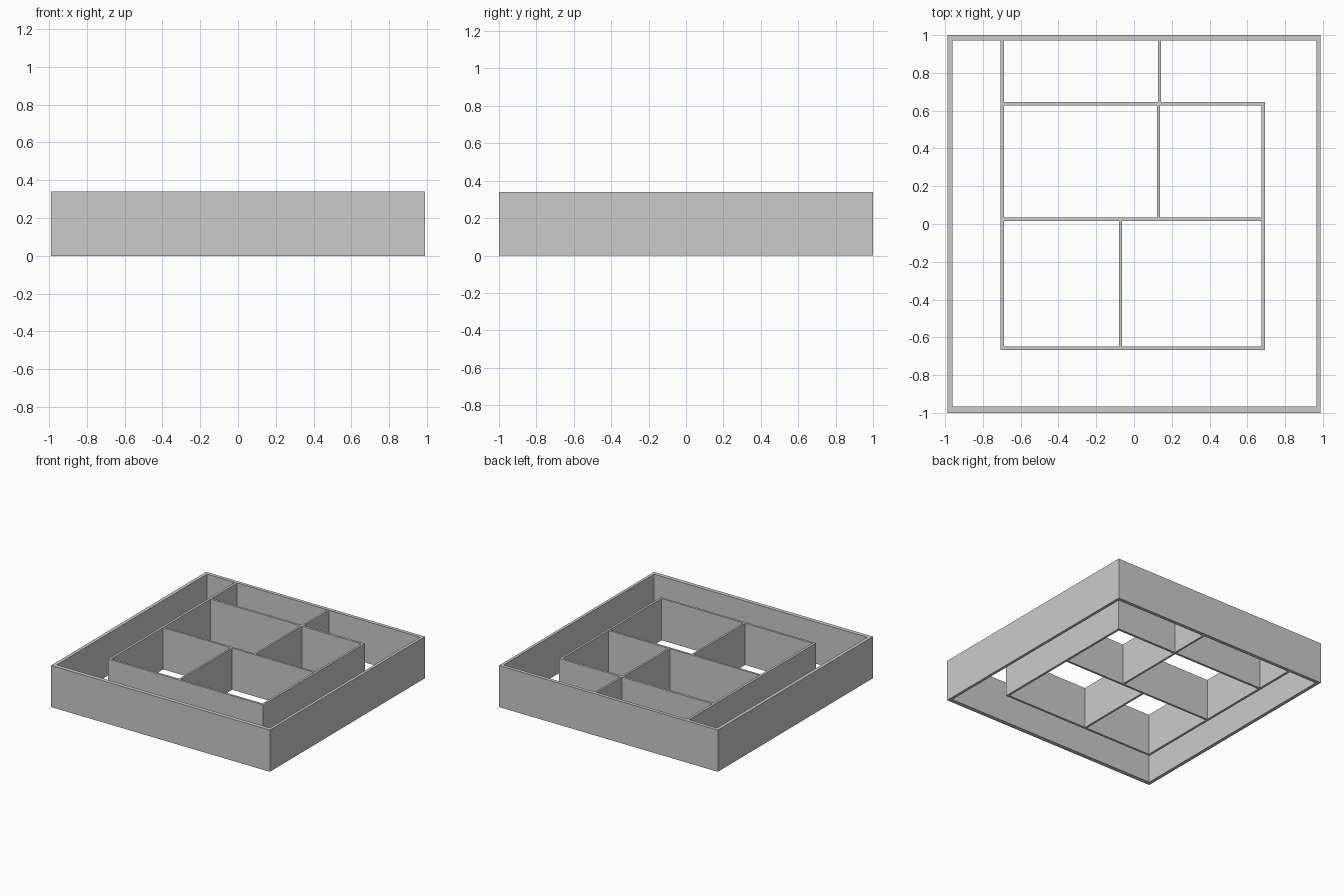
import bpy

if "Cube" in bpy.data.objects:
    bpy.data.objects.remove(bpy.data.objects["Cube"])

HEIGHT = 0.34

# Single plain grey for every wall
grey = bpy.data.materials.new("wall_grey")
grey.diffuse_color = (0.6, 0.6, 0.6, 1)
grey.use_nodes = True
grey.node_tree.nodes["Principled BSDF"].inputs["Base Color"].default_value = grey.diffuse_color


def wall(name, x0, x1, y0, y1):
    """Upright slab standing on the floor plane."""
    bpy.ops.mesh.primitive_cube_add(
        size=1, location=((x0 + x1) / 2, (y0 + y1) / 2, HEIGHT / 2))
    ob = bpy.context.object
    ob.name = name
    ob.scale = (x1 - x0, y1 - y0, HEIGHT)
    bpy.ops.object.transform_apply(location=False, rotation=False, scale=True)
    ob.data.materials.append(grey)


# Outer boundary walls
wall("outer_wall_left", -0.988, -0.96, -1, 1)
wall("outer_wall_right", 0.965, 0.988, -0.967, 0.972)
wall("outer_wall_front", -0.96, 0.988, -1, -0.967)
wall("outer_wall_back", -0.96, 0.988, 0.972, 1)

# Inner room shell; the left wall runs on to the back boundary
wall("room_wall_left", -0.708, -0.688, -0.666, 0.972)
wall("room_wall_right", 0.675, 0.693, -0.648, 0.627)
wall("room_wall_front", -0.688, 0.693, -0.666, -0.648)
wall("room_wall_back", -0.688, 0.693, 0.627, 0.646)

# Partitions between the rooms
wall("partition_middle", -0.688, 0.675, 0.017, 0.034)
wall("partition_front", -0.08, -0.064, -0.648, 0.017)
wall("partition_back", 0.122, 0.138, 0.034, 0.627)
wall("partition_yard", 0.127, 0.143, 0.646, 0.972)
